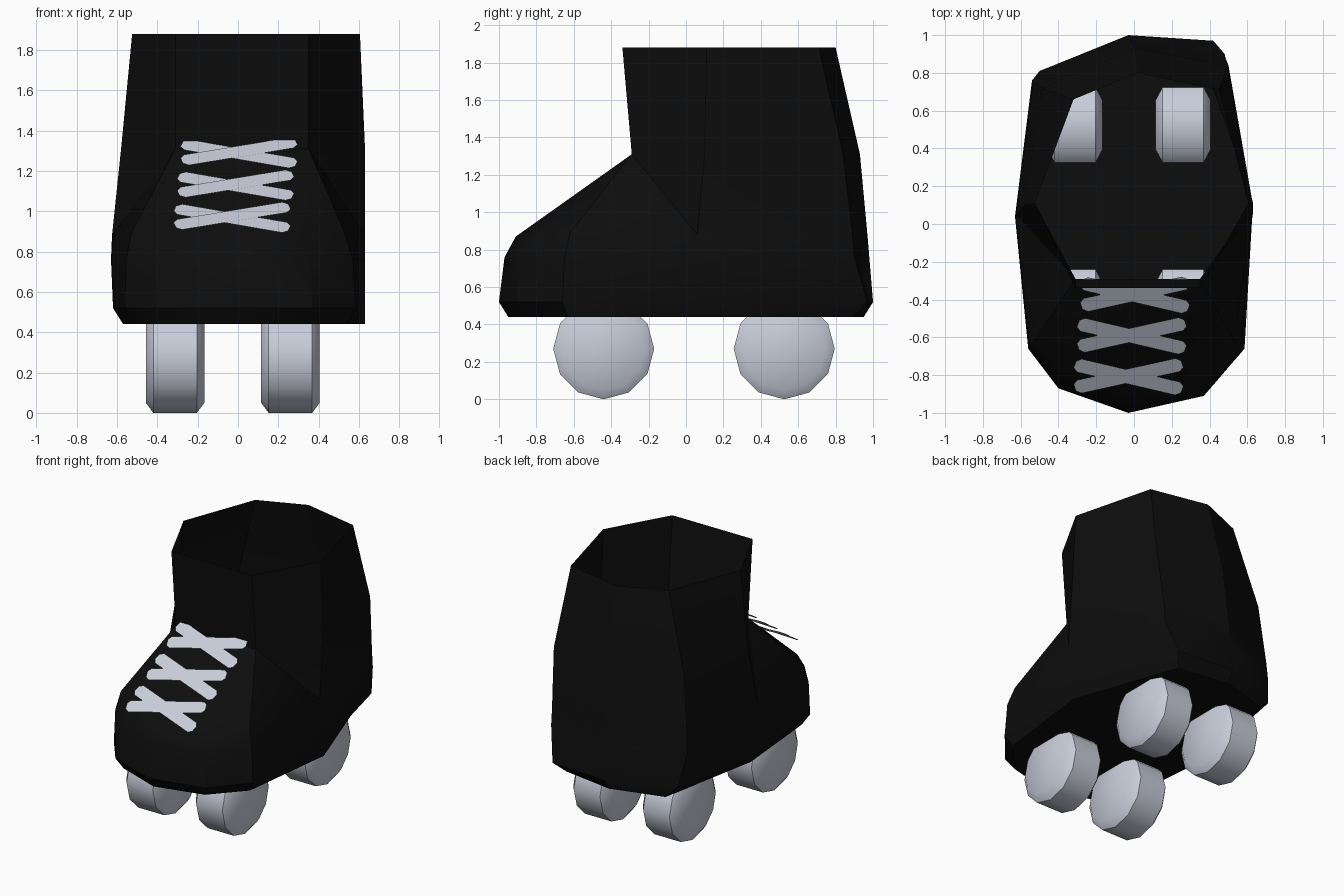
import bpy, bmesh, math
from mathutils import Vector

cube = bpy.data.objects.get("Cube")
if cube:
    bpy.data.objects.remove(cube)


def material(name, colour):
    mat = bpy.data.materials.new(name)
    mat.use_nodes = True
    mat.diffuse_color = (*colour, 1)
    mat.node_tree.nodes["Principled BSDF"].inputs["Base Color"].default_value = (*colour, 1)
    return mat


black = material("black leather", (0.004, 0.004, 0.004))
pale = material("pale grey", (0.58, 0.61, 0.70))


def finish(name, bm, mat, angle=None):
    bmesh.ops.recalc_face_normals(bm, faces=bm.faces)
    mesh = bpy.data.meshes.new(name)
    bm.to_mesh(mesh)
    bm.free()
    mesh.materials.append(mat)
    obj = bpy.data.objects.new(name, mesh)
    bpy.context.collection.objects.link(obj)
    if angle:
        bpy.ops.object.select_all(action="DESELECT")
        obj.select_set(True)
        bpy.context.view_layer.objects.active = obj
        bpy.ops.object.shade_smooth_by_angle(angle=math.radians(angle))
    return obj


# Boot shell: stacked outlines, running from the heel round the left side
SOLE = [(-.03, .95), (.36, .89), (.63, .11), (.54, -.63), (.33, -.86),
        (-.03, -.95), (-.36, -.83), (-.51, -.63), (-.57, .05), (-.42, .84)]
WELT = [(-.03, 1), (.42, .97), (.63, .11), (.585, -.66), (.37, -.91),
        (-.03, -1), (-.40, -.87), (-.56, -.66), (-.62, .04), (-.5, .81)]
SIDE = [(-.02, .98), (.48, .9), (.63, .1), (.57, -.65), (.36, -.88),
        (-.03, -.97), (-.38, -.85), (-.555, -.65), (-.63, .04), (-.54, .76)]
TOE = [(-.02, .97, .88), (.48, .89, .88), (.63, .06, .88), (.53, -.62, .89), (.34, -.8, .88),
       (-.03, -.91, .87), (-.37, -.78, .87), (-.53, -.62, .89), (-.625, .05, .88), (-.535, .75, .88)]
ANKLE = [(0, .93), (.5, .84), (.63, .1), (.35, -.29), (-.31, -.29), (-.58, .1), (-.49, .72)]
RIM = [(.02, .8), (.45, .71), (.605, .11), (.35, -.34), (-.31, -.34), (-.525, .11), (-.32, .66)]

bm = bmesh.new()


def ring(points, z=0):
    return [bm.verts.new((*p, z)[:3]) for p in points]


def bridge(a, b):
    n = len(a)
    for i in range(n):
        j = (i + 1) % n
        bm.faces.new((a[i], a[j], b[j], b[i]))


sole, welt, side = ring(SOLE, .44), ring(WELT, .52), ring(SIDE, .76)
toe, ankle, rim = ring(TOE), ring(ANKLE, 1.31), ring(RIM, 1.88)
bm.faces.new(sole)
for lower, upper in ((sole, welt), (welt, side), (side, toe), (ankle, rim)):
    bridge(lower, upper)

# Heel and sides up to the ankle
heel_low, heel_high = toe[8:] + toe[:3], ankle[5:] + ankle[:3]
for i in range(4):
    bm.faces.new((heel_low[i], heel_low[i + 1], heel_high[i + 1], heel_high[i]))
# Instep slope, with the two shoulders
for corner, cols, hip in ((ankle[3], (2, 3, 4), ankle[2]), (ankle[4], (8, 7, 6), ankle[5])):
    a, b, c = (toe[i] for i in cols)
    bm.faces.new((hip, a, corner))
    bm.faces.new((a, b, corner))
    bm.faces.new((b, c, corner))
    bm.faces.new((c, toe[5], corner))
bm.faces.new((ankle[3], toe[5], ankle[4]))
finish("boot", bm, black, 30)

# Wheels: twelve-sided, bevelled on both sides
for end, y in (("front", -.44), ("back", .525)):
    for hand, x in (("left", .26), ("right", -.312)):
        bm = bmesh.new()
        loops = []
        for dx, r in ((-.145, .22), (-.108, .27), (.108, .27), (.145, .22)):
            loops.append([bm.verts.new((x + dx, y + r * math.sin(k * math.pi / 6),
                                        .27 - r * math.cos(k * math.pi / 6))) for k in range(12)])
        for a, b in zip(loops, loops[1:]):
            bridge(a, b)
        bm.faces.new(loops[0])
        bm.faces.new(loops[-1])
        finish(f"{end}_{hand}_wheel", bm, pale, 40)

# Laces: three crosses of flat, blunt-ended strips lying along the instep
SLOPE = .74
along = Vector((0, 1, SLOPE)).normalized()
normal = Vector((0, -SLOPE, 1)).normalized()


def lace(name, x0, z0, x1, z1, lift):
    def on_slope(x, z):
        return Vector((x, -.29 + (z - 1.35) / SLOPE, z))
    p, q = on_slope(x0, z0), on_slope(x1, z1)
    run = (q - p).normalized()
    across = normal.cross(run)
    bm = bmesh.new()
    verts = []
    for end, way in ((p, -1), (q, 1)):
        for out, wide in ((0, -1), (.025, -.5), (.025, .5), (0, 1)):
            verts.append(bm.verts.new(end + run * way * out
                                      + across * (-way * wide * -.045) + normal * lift))
    bm.faces.new(verts)
    obj = finish(name, bm, pale)
    if obj.data.polygons[0].normal.dot(normal) < 0:
        obj.data.flip_normals()


for i in range(3):
    x, z = -.017 * i, 1.29 - .16 * i
    lace(f"lace_under_{i + 1}", x - .255, z + .04, x + .265, z - .05, 0)
    lace(f"lace_over_{i + 1}", x - .255, z - .04, x + .265, z + .045, .006)
